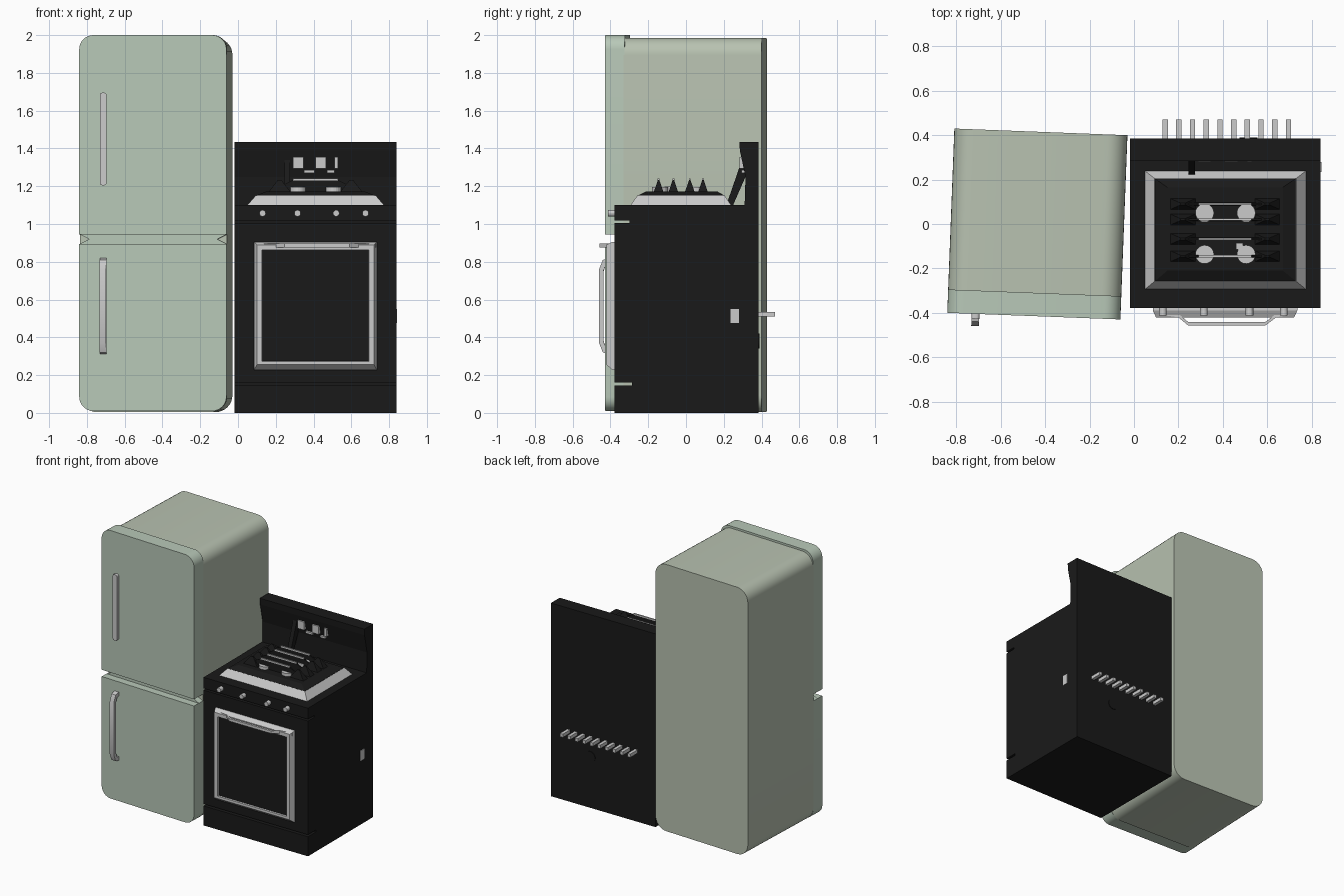
import bpy, bmesh, math
from mathutils import Matrix

if "Cube" in bpy.data.objects:
    bpy.data.objects.remove(bpy.data.objects["Cube"])


def mat(name, col):
    m = bpy.data.materials.new(name)
    m.diffuse_color = (*col, 1)
    m.use_nodes = True
    m.node_tree.nodes["Principled BSDF"].inputs["Base Color"].default_value = m.diffuse_color
    return m


DOOR = mat("door_green", (0.48, 0.58, 0.48))
BODY = mat("body_green", (0.48, 0.54, 0.44))
BLACK = mat("black", (0.01, 0.01, 0.01))
GREY = mat("steel", (0.6, 0.59, 0.59))


def place(axis, u, v, d):
    # (u, v) is the profile plane, d runs along the named axis
    return {'X': (d, u, v), 'Y': (u, d, v), 'Z': (u, v, d)}[axis]


def loft(name, axis, loops, m, caps=True):
    # join a series of (points, depth) outlines into one solid
    bm = bmesh.new()
    rings = [[bm.verts.new(place(axis, u, v, d)) for u, v in pts] for pts, d in loops]
    pairs = list(zip(rings, rings[1:]))
    if not caps:
        pairs.append((rings[-1], rings[0]))
    for a, b in pairs:
        for i in range(len(a)):
            j = (i + 1) % len(a)
            bm.faces.new((a[i], a[j], b[j], b[i]))
    if caps:
        bm.faces.new(rings[0])
        bm.faces.new(rings[-1])
    bmesh.ops.recalc_face_normals(bm, faces=bm.faces)
    me = bpy.data.meshes.new(name)
    bm.to_mesh(me)
    bm.free()
    ob = bpy.data.objects.new(name, me)
    bpy.context.collection.objects.link(ob)
    me.materials.append(m)
    return ob


def prism(name, axis, pts, a, b, m):
    return loft(name, axis, [(pts, a), (pts, b)], m)


def rect(u0, u1, v0, v1):
    return [(u0, v0), (u1, v0), (u1, v1), (u0, v1)]


def box(name, x0, x1, y0, y1, z0, z1, m):
    return prism(name, 'Z', rect(x0, x1, y0, y1), z0, z1, m)


def rounded(u0, u1, v0, v1, r_low, r_top, n=8):
    # rectangle with rounded lower and upper corners
    pts = []
    for k, (cu, cv, r) in enumerate([(u1, v1, r_top), (u0, v1, r_top),
                                     (u0, v0, r_low), (u1, v0, r_low)]):
        su, sv = (1 if cu == u1 else -1), (1 if cv == v1 else -1)
        steps = n if r > 0 else 0
        for i in range(steps + 1):
            a = math.pi / 2 * (k + i / max(steps, 1))
            pts.append((cu - su * r + r * math.cos(a), cv - sv * r + r * math.sin(a))
                       if r > 0 else (cu, cv))
    return pts


def disc(name, axis, u, v, r, a, b, m, n=20):
    pts = [(u + r * math.cos(2 * math.pi * i / n), v + r * math.sin(2 * math.pi * i / n))
           for i in range(n)]
    return prism(name, axis, pts, a, b, m)


# fridge, built straight and then turned slightly
fridge = [
    prism("fridge_body", 'Y', rounded(-.39, .39, .004, 1.985, .09, .09), -.315, .415, BODY),
    prism("upper_door", 'Y', rounded(-.39, .39, .945, 2.0, 0, .075), -.415, -.31, DOOR),
    prism("lower_door", 'Y', rounded(-.39, .39, .01, .895, .075, 0), -.415, -.31, DOOR),
    # recessed strip between the doors, notched at each end
    prism("door_gap_strip", 'Y', [(-.39, .895), (.39, .895), (.34, .92), (.39, .945),
                                  (-.39, .945), (-.34, .92)], -.36, -.31, DOOR),
    prism("upper_handle", 'Y', rounded(-.28, -.245, 1.205, 1.695, .012, .012, 4),
          -.437, -.41, GREY),
    prism("lower_handle", 'X', [(-.41, .31), (-.45, .32), (-.47, .37), (-.47, .76), (-.45, .81),
                                (-.41, .82), (-.41, .79), (-.435, .785), (-.447, .75),
                                (-.447, .38), (-.435, .345), (-.41, .34)], -.28, -.245, GREY),
]
turn = Matrix.Translation((-.435, 0, 0)) @ Matrix.Rotation(math.radians(-2.2), 4, 'Z')
for ob in fridge:
    ob.data.transform(turn)
    bpy.ops.object.select_all(action='DESELECT')
    ob.select_set(True)
    bpy.context.view_layer.objects.active = ob
    bpy.ops.object.shade_smooth_by_angle(angle=math.radians(30))

# cooker body, with the drawer and control panel slots cut into its profile
prism("cooker_body", 'X', [(-.378, 0), (.385, 0), (.385, 1.1), (-.378, 1.1),
                           (-.378, 1.018), (-.30, 1.018), (-.30, 1.005), (-.378, 1.005),
                           (-.378, .16), (-.285, .16), (-.285, .145), (-.378, .145)],
      -.018, .84, BLACK)
# leaning back panel and its brace
prism("back_panel", 'X', [(.385, 1.09), (.31, 1.09), (.315, 1.25), (.285, 1.39),
                          (.283, 1.435), (.385, 1.435)], -.018, .84, BLACK)
prism("panel_brace", 'X', [(.21, 1.09), (.245, 1.09), (.315, 1.25), (.30, 1.35)],
      .245, .275, BLACK)
# display squares on the back panel
for i, (x, w) in enumerate([(.318, .055), (.438, .055), (.52, .02)]):
    box(f"panel_display_{i}", x - w / 2, x + w / 2, .282, .31, 1.295, 1.355, GREY)
box("panel_slot_0", .35, .405, .293, .32, 1.27, 1.285, GREY)
box("panel_slot_1", .47, .51, .293, .32, 1.27, 1.285, GREY)

# cooktop rim and black pan
loft("cooktop_rim", 'Z', [(rect(.048, .775, -.295, .24), 1.098),
                          (rect(.093, .73, -.258, .205), 1.15),
                          (rect(.1, .723, -.25, .198), 1.098)], GREY, caps=False)
loft("cooktop_pan", 'Z', [(rect(.095, .728, -.257, .204), 1.1),
                          (rect(.095, .728, -.257, .204), 1.15),
                          (rect(.15, .67, -.21, .165), 1.173)], BLACK)

# burners
for i, x in enumerate((.318, .505)):
    for j, y in enumerate((-.137, .05)):
        disc(f"burner_{i}_{j}", 'Z', x, y, .042, 1.17, 1.195, GREY)
box("igniter", .46, .49, -.115, -.085, 1.17, 1.198, GREY)

# pan support ridges with a steel bar along the crest
for i, y in enumerate((-.145, -.067, .02, .09)):
    loft(f"grate_{i}", 'Z', [(rect(.16, .66, y - .006, y + .006), 1.168),
                             (rect(.29, .53, y - .004, y + .004), 1.232)], BLACK)
    for k, x in enumerate((.22, .6)):
        loft(f"grate_foot_{i}_{k}", 'Z', [(rect(x - .06, x + .06, y - .026, y + .026), 1.168),
                                          (rect(x - .01, x + .01, y - .004, y + .004), 1.232)],
             BLACK)
    box(f"grate_bar_{i}", .29, .53, y - .005, y + .005, 1.23, 1.24, GREY)

# control knobs
for i, x in enumerate((.13, .315, .52, .675)):
    disc(f"knob_{i}", 'Y', x, 1.057, .017, -.412, -.37, GREY, 16)

# oven door: bevelled frame and dark window
loft("oven_door_frame", 'Y', [(rect(.085, .735, .228, .906), -.37),
                              (rect(.085, .735, .228, .906), -.39),
                              (rect(.1, .72, .255, .89), -.422),
                              (rect(.127, .693, .273, .863), -.422),
                              (rect(.133, .687, .28, .857), -.37)], GREY, caps=False)
box("oven_window", .13, .69, -.41, -.37, .275, .862, BLACK)
# bowed oven handle
path = [(.095, -.405), (.2, -.42), (.245, -.458), (.59, -.458), (.64, -.42), (.73, -.405)]
prism("oven_handle", 'Z', path + [(x, y + .016) for x, y in reversed(path)],
      .876, .896, GREY)

# side plate, rear vent bars and rear outlet
box("side_plate", .835, .843, .235, .28, .475, .55, GREY)
for i in range(10):
    x = .14 + i * .0617
    box(f"rear_bar_{i}", x - .012, x + .012, .38, .47, .51, .535, GREY)
disc("rear_outlet", 'Y', .515, .38, .04, .38, .39, BLACK)
